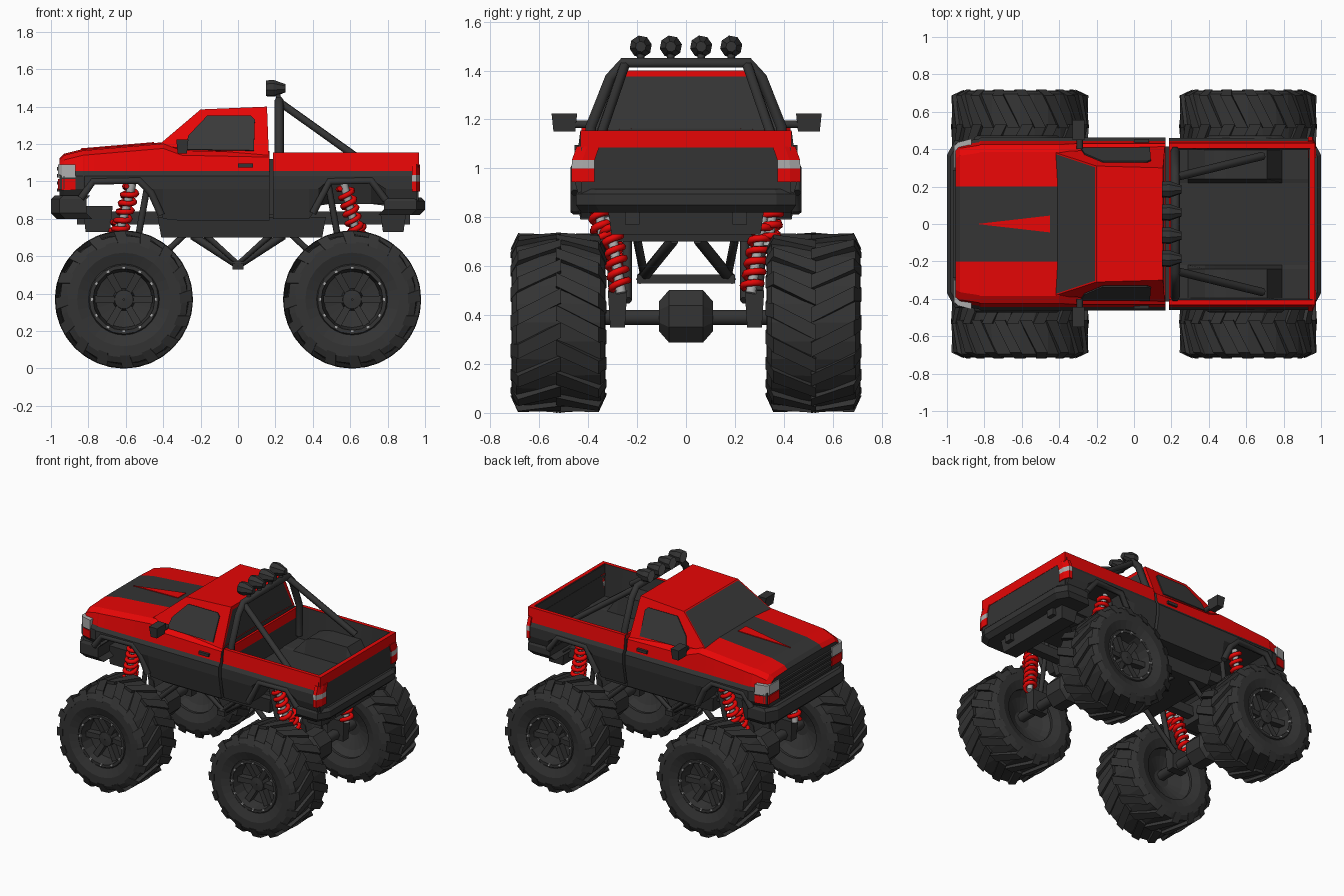
import bpy, bmesh, math
from mathutils import Vector

if "Cube" in bpy.data.objects:
    bpy.data.objects.remove(bpy.data.objects["Cube"])


def material(name, rgb):
    m = bpy.data.materials.new(name)
    m.diffuse_color = (*rgb, 1)
    m.use_nodes = True
    m.node_tree.nodes["Principled BSDF"].inputs["Base Color"].default_value = m.diffuse_color
    return m


RED = material("red paint", (0.86, 0.002, 0.002))
DARK = material("dark trim", (0.034, 0.034, 0.034))
GLASS = material("dark glass", (0.041, 0.041, 0.041))
GREY = material("light grey", (0.42, 0.42, 0.42))
LENS = material("lens grey", (0.13, 0.13, 0.13))


def finish(name, bm, mats, rule=None):
    bmesh.ops.recalc_face_normals(bm, faces=bm.faces)
    if rule:
        for f in bm.faces:
            f.material_index = rule(f.calc_center_median(), f.normal)
    me = bpy.data.meshes.new(name)
    bm.to_mesh(me)
    bm.free()
    for m in mats:
        me.materials.append(m)
    ob = bpy.data.objects.new(name, me)
    bpy.context.collection.objects.link(ob)
    return ob


def add_loft(bm, rings, closed_path=False):
    vs = [[bm.verts.new(p) for p in r] for r in rings]
    n = len(vs[0])
    for a, b in zip(vs, vs[1:] + vs[:1] if closed_path else vs[1:]):
        for i in range(n):
            bm.faces.new((a[i], a[(i + 1) % n], b[(i + 1) % n], b[i]))
    if not closed_path:
        bm.faces.new(vs[0])
        bm.faces.new(vs[-1])


def loft(name, rings, mats, rule=None):
    bm = bmesh.new()
    add_loft(bm, rings)
    return finish(name, bm, mats, rule)


def box(name, lo, hi, mat, taper=0.0):
    # taper pulls in the lower edge in x and y
    (x0, y0, z0), (x1, y1, z1) = lo, hi
    t = taper
    return loft(name, [[(x0 + t, y0 + t, z0), (x1 - t, y0 + t, z0), (x1 - t, y1 - t, z0), (x0 + t, y1 - t, z0)],
                       [(x0, y0, z1), (x1, y0, z1), (x1, y1, z1), (x0, y1, z1)]], [mat])


def tube(name, pts, r, mat):
    cu = bpy.data.curves.new(name, 'CURVE')
    cu.dimensions = '3D'
    cu.bevel_depth, cu.bevel_resolution, cu.use_fill_caps = r, 1, True
    s = cu.splines.new('POLY')
    s.points.add(len(pts) - 1)
    for p, c in zip(s.points, pts):
        p.co = (*c, 1)
    cu.materials.append(mat)
    ob = bpy.data.objects.new(name, cu)
    bpy.context.collection.objects.link(ob)
    bpy.ops.object.select_all(action='DESELECT')
    ob.select_set(True)
    bpy.context.view_layer.objects.active = ob
    bpy.ops.object.convert(target='MESH')
    return ob


def plate(name, pts, mat):
    bm = bmesh.new()
    bm.faces.new([bm.verts.new(p) for p in pts])
    ob = finish(name, bm, [mat])
    m = ob.modifiers.new("thickness", 'SOLIDIFY')
    m.thickness, m.offset = 0.008, 0
    return ob


def mirror_y(half):
    return half + [(y * -1, z) for y, z in reversed(half)]


# hood and lower cab: (x, underside z, top z, shoulder half width, widest half width)
def cab_ring(x, zb, zt, ws, wm):
    half = [(wm - .03, zb), (wm, max(.96, zb + .012)), (wm, 1.03), (wm - .018, 1.055), (ws, zt - .025),
            (ws - .04, zt), (.2, zt + .008)]
    return [(x, y, z) for y, z in mirror_y(half)]


def hood_z(x):
    return 1.165 + (x + .83) * .085


front = [(-.955, .92, 1.115, .39, .43), (-.93, .92, 1.14, .405, .44), (-.83, .91, 1.165, .42, .455)]
front += [(x, zb, hood_z(x), .425, .462) for x, zb in [(-.82, .92), (-.77, .995), (-.53, 1.0), (-.46, .93), (-.40, .80)]]
front += [(-.30, .79, 1.165, .43, .462), (.168, .79, 1.155, .43, .462)]


def cab_colour(c, n):
    if n.z > .5 and abs(c.y) < .19 and c.x < -.42:
        return 1
    return 0 if c.z > 1.058 and n.x > -.9 else 1


loft("hood_and_cab_body", [cab_ring(*s) for s in front], [RED, DARK], cab_colour)
plate("hood_arrow", [(x, y, hood_z(x) + .009) for x, y in [(-.84, 0), (-.45, -.045), (-.45, .045)]], RED)
box("cab_bed_joint", (.16, -.415, .82), (.19, .415, 1.12), DARK)

# greenhouse with inset windscreen and rear window
bm = bmesh.new()
add_loft(bm, [[(-.43, -.385, 1.19), (.165, -.415, 1.14), (.165, .415, 1.14), (-.43, .385, 1.19)],
              [(-.20, -.31, 1.385), (.155, -.30, 1.40), (.155, .30, 1.40), (-.20, .31, 1.385)]])
bmesh.ops.recalc_face_normals(bm, faces=bm.faces)
panes = []
for sign, t in ((-1, .012), (1, .03)):
    f = [f for f in bm.faces if f.normal.x * sign > .5]
    bmesh.ops.inset_individual(bm, faces=f, thickness=t)
    panes += [g.calc_center_median().copy() for g in f]
finish("cab_roof", bm, [RED, GLASS], lambda c, n: int(abs(n.x) > .5 and any((c - p).length < .01 for p in panes)))

for s in (1, -1):
    side = "left" if s < 0 else "right"
    # side window lies on the sloping cab side
    win = [(-.285, 1.17), (.085, 1.165), (.09, 1.33), (.07, 1.35), (-.165, 1.35), (-.265, 1.245)]
    plate("side_window_" + side, [(x, s * (.407 - (z - 1.155) * .405 + .004), z) for x, z in win], GLASS)
    box("door_handle_" + side, (.0, s * .44 - .015, 1.075), (.08, s * .44 + .015, 1.095), DARK)
    # mirror
    box("mirror_" + side, (-.33, s * .5 - .05, 1.15), (-.265, s * .5 + .055, 1.225), DARK, .008)
    tube("mirror_arm_" + side, [(-.29, s * .40, 1.18), (-.29, s * .47, 1.18)], .018, DARK)
    # lamps wrap round the body corners
    for name, mat, z0, z1 in [("headlight_", GREY, 1.02, 1.09), ("front_indicator_", RED, .955, 1.012)]:
        plan = [(-.962, .30), (-.962, .418), (-.94, .437), (-.87, .456), (-.87, .30)]
        loft(name + side, [[(x, s * y, z) for x, y in plan] for z in (z0, z1)], [mat])
    for name, mat, z0, z1 in [("tail_lamp_low_", RED, .945, 1.0), ("reverse_lamp_", GREY, 1.0, 1.035),
                              ("tail_lamp_high_", RED, 1.035, 1.09)]:
        plan = [(.972, .375), (.972, .425), (.955, .468), (.93, .468), (.93, .375)]
        loft(name + side, [[(x, s * (y - max(0, z - 1.03) * .35), z) for x, y in plan] for z in (z0, z1)], [mat])
    # wheel arch lips
    tube("front_arch_" + side, [(x, s * .45, z) for x, z in
         [(-.84, .91), (-.775, 1.0), (-.53, 1.005), (-.465, .94), (-.41, .82)]], .022, DARK)
    tube("rear_arch_" + side, [(x, s * .45, z) for x, z in
         [(.40, .83), (.49, 1.0), (.71, 1.005), (.79, .90)]], .022, DARK)

# grille bars and bumpers
for i in range(4):
    box("grille_bar", (-.968, -.29, .945 + i * .038), (-.95, .29, .963 + i * .038), DARK)
for name, x0, x1, z0, z1 in [("front_bumper", -1.0, -.81, .80, .925), ("rear_bumper", .78, 1.0, .82, .915)]:
    d = 1 if x0 < 0 else -1
    a, b = (x0, x1) if d > 0 else (x1, x0)
    plan = [(b, -.45), (a + d * .045, -.45), (a, -.37), (a, .37), (a + d * .045, .45), (b, .45)]
    loft(name, [[(x + d * k, y * q, z) for x, y in plan] for z, k, q in
                [(z0, .03, .95), (z0 + .03, 0, 1), (z1 - .02, 0, 1), (z1, .02, .98)]], [DARK])


# cargo bed: open tub with raised wheel wells
def bed_ring(x, zb, well):
    half = [(.22, .88), (.26, zb), (.43, zb), (.46, max(.96, zb + .012)), (.46, 1.03), (.445, 1.055), (.432, 1.155),
            (.405, 1.155), (.395, well), (.24, well), (.22, .92)]
    return [(x, y, z) for y, z in mirror_y(half)]


loft("cargo_bed", [bed_ring(*p) for p in [(.188, .80, .925), (.29, .80, .925), (.38, .80, 1.02), (.43, .87, 1.04),
                                          (.49, 1.0, 1.05), (.71, 1.0, 1.05), (.79, .87, .925), (.955, .86, .925)]],
     [RED, DARK], lambda c, n: 0 if c.z > 1.058 and abs(c.y) > .41 and abs(n.x) < .9 else 1)
box("bed_front_wall", (.188, -.42, .88), (.205, .42, 1.08), DARK)
box("bed_front_rail", (.188, -.42, 1.08), (.205, .42, 1.15), RED)
box("tailgate", (.93, -.43, .87), (.965, .43, 1.085), DARK)
box("tailgate_rail", (.94, -.432, 1.085), (.967, .432, 1.155), RED)
box("tailgate_liner", (.932, -.40, 1.08), (.942, .40, 1.153), DARK)

# roll bar with braces and four lamps
tube("roll_bar", [(.22, y, z) for y, z in mirror_y([(.39, .95), (.39, 1.17), (.31, 1.37), (.255, 1.432)])], .025, DARK)
for s in (1, -1):
    tube("roll_bar_brace", [(.22, s * .25, 1.425), (.69, s * .365, 1.09)], .022, DARK)
for y in (-.185, -.062, .062, .185):
    profile = [(.15, .043), (.19, .046), (.255, .022)]
    loft("roof_lamp", [[(x, y + r * math.cos(k * math.pi / 4 + .2), 1.498 + r * math.sin(k * math.pi / 4 + .2))
                        for k in range(8)] for x, r in profile], [LENS, DARK], lambda c, n: 0 if n.x < -.9 else 1)
    tube("lamp_stem", [(.22, y, 1.43), (.21, y, 1.48)], .015, DARK)

# chassis
box("chassis_pan", (-.43, -.30, .70), (.47, .30, .81), DARK, .02)
for s in (1, -1):
    box("frame_rail", (-.86, s * .22 - .03, .77), (.92, s * .22 + .03, .84), DARK)
    tube("belly_brace", [(-.24, s * .05, .71), (0, s * .18, .55), (.24, s * .05, .71)], .024, DARK)
    tube("belly_brace_inner", [(-.17, s * .2, .71), (0, s * .17, .56), (.17, s * .2, .71)], .018, DARK)
box("belly_bar", (-.03, -.20, .53), (.03, .20, .565), DARK)
box("front_cross_member", (-.83, -.32, .73), (-.67, .32, .87), DARK, .015)
box("rear_cross_member", (.76, -.32, .73), (.90, .32, .84), DARK, .015)

# axles, links and coil-over shocks
for e in (-1, 1):
    tube("axle", [(e * .61, -.45, .39), (e * .61, .45, .39)], .036, DARK)
    rings = [(-.11, .06), (-.07, .105), (.07, .105), (.11, .06)]
    loft("differential", [[(e * .61 + r * math.cos(k * math.pi / 4 + .39), y, .395 + 1.1 * r * math.sin(k * math.pi / 4 + .39))
                           for k in range(8)] for y, r in rings], [DARK])
    for s in (-1, 1):
        box("axle_mount", (e * .61 - .07, s * .28 - .04, .35), (e * .61 + .07, s * .28 + .04, .50), DARK, .01)
        tube("axle_link", [(e * .56, s * .24, .46), (e * .27, s * .24, .73)], .019, DARK)
        tube("damper_rod", [(e * .57, s * .30, .50), (e * .48, s * .33, 1.0)], .018, DARK)
        for a, b in [((.565, .375, .99), (.645, .335, .68)), ((.63, .315, .80), (.69, .265, .49))]:
            a, b = (Vector((e * p[0], s * p[1], p[2])) for p in (a, b))
            axis = (b - a).normalized()
            u = axis.orthogonal().normalized()
            v = axis.cross(u)
            tube("shock_body", [a, b], .022, GREY)
            turns, n = 6, 60
            tube("shock_spring", [a.lerp(b, .06 + .88 * i / n) + .036 * (u * math.cos(i * turns * math.tau / n)
                 + v * math.sin(i * turns * math.tau / n)) for i in range(n + 1)], .015, RED)


# wheels: ring of profile points (distance along axle, radius)
def polar(a, r, t):
    return (r * math.cos(t), a, r * math.sin(t))


bm = bmesh.new()
prof = [(.17, .19), (.192, .25), (.19, .31), (.172, .342), (0, .35)]
prof = prof + [(-a, r) for a, r in reversed(prof[:-1])]
add_loft(bm, [[polar(a, r, k * math.tau / 28) for a, r in prof] for k in range(28)], True)
for s in (1, -1):
    for k in range(16):
        t0 = (k + (.5 if s < 0 else 0)) * math.tau / 16
        sec = [(-.01, .34), (-.01, .369), (.165, .366), (.196, .30), (.16, .30)]
        add_loft(bm, [[polar(s * a, r, t0 + d + 1.5 * max(a, 0)) for a, r in sec] for d in (0, .17)])
tire = finish("tire", bm, [DARK]).data

bm = bmesh.new()
prof = [(.15, .20), (.175, .185), (.175, .165), (.09, .15), (.07, .06), (.13, .05), (.135, .004),
        (-.08, .004), (-.08, .06), (-.12, .15), (-.16, .20)]
add_loft(bm, [[polar(a, r, k * math.tau / 20) for a, r in prof] for k in range(20)], True)
for k in range(6):
    t = k * math.tau / 6
    add_loft(bm, [[polar(.07, r, t - w), polar(a, r, t - w), polar(a, r, t + w), polar(.07, r, t + w)]
                  for r, w, a in [(.04, .45, .12), (.155, .13, .135)]])
rim = finish("rim", bm, [DARK]).data

bm = bmesh.new()
for k in range(12):
    t = k * math.tau / 12
    add_loft(bm, [[polar(a, r, t + d) for r, d in [(.163, -.04), (.175, -.04), (.175, .04), (.163, .04)]]
                  for a in (.17, .181)])
bolts = finish("rim_bolts", bm, [GREY]).data

for ob in [o for o in bpy.data.objects if o.data in (tire, rim, bolts)]:
    for x in (-.61, .61):
        for s in (1, -1):
            c = ob.copy()
            c.location = (x, s * .522, .369)
            c.rotation_euler.z = 0 if s > 0 else math.pi
            bpy.context.collection.objects.link(c)
    bpy.data.objects.remove(ob)
